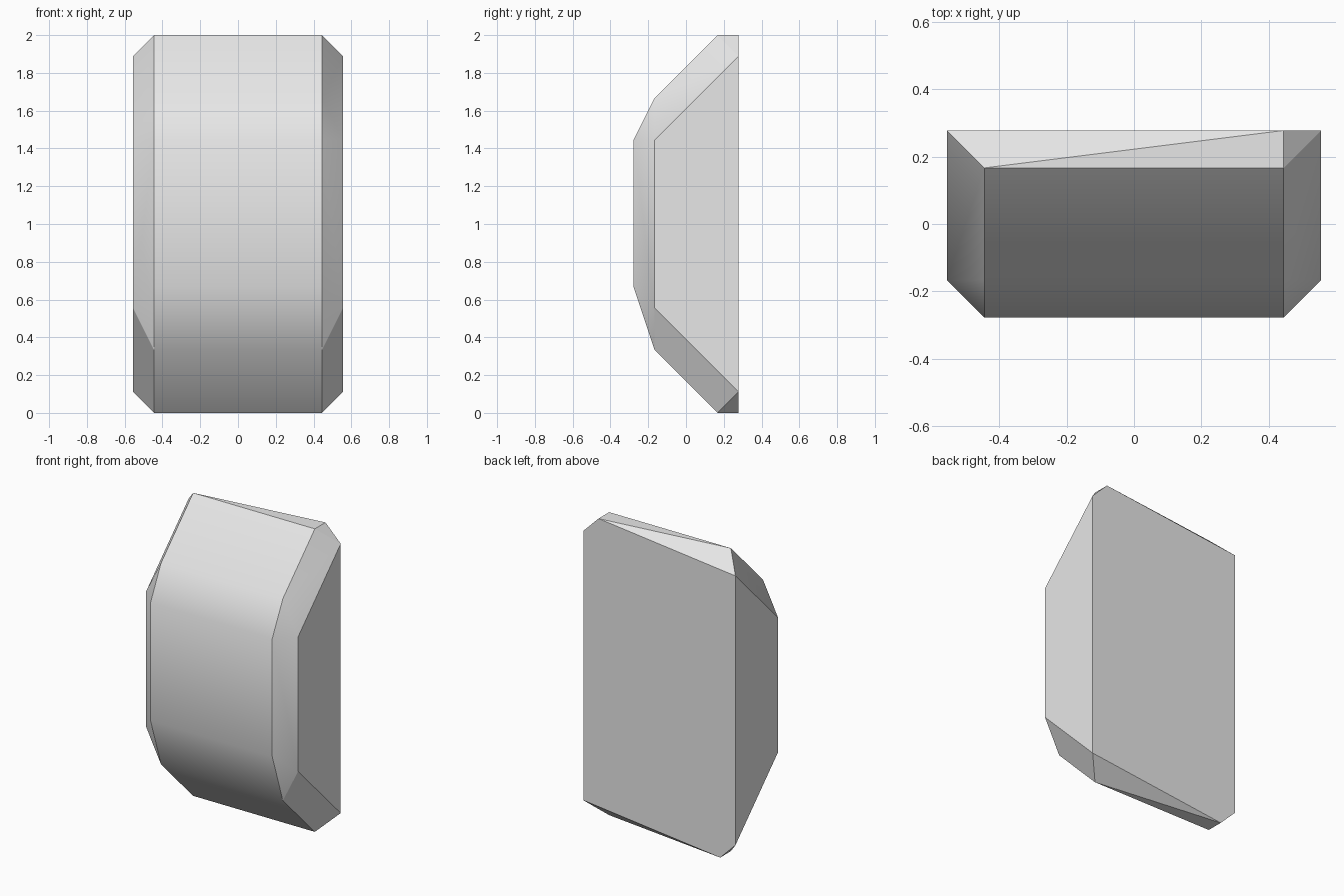
import bpy
import bmesh
import math

cube = bpy.data.objects.get("Cube")
if cube:
    bpy.data.objects.remove(cube, do_unlink=True)

UNIT = 1 / 9  # the bevel width

grey = bpy.data.materials.new("light grey")
grey.use_nodes = True
colour = (0.8, 0.8, 0.8, 1)
grey.diffuse_color = colour
grey.node_tree.nodes["Principled BSDF"].inputs["Base Color"].default_value = colour

# Side outlines as (depth, height) in bevel widths
outer = [(2.5, 17), (-1.5, 13), (-1.5, 5), (2.5, 1)]
inner = [(1.5, 18), (-1.5, 15), (-2.5, 13), (-2.5, 6), (-1.5, 3), (1.5, 0)]

bm = bmesh.new()


def add_point(x, y, z):
    bm.verts.new((x * UNIT, y * UNIT, z * UNIT))


for side in (-1, 1):
    for y, z in outer:
        add_point(side * 5, y, z)
    for y, z in inner:
        add_point(side * 4, y, z)

# Back edge corners, kept only at opposite ends of the diagonal
add_point(4, 2.5, 18)
add_point(-4, 2.5, 0)

# Skin the outlines and merge the flat triangles into whole faces
bmesh.ops.convex_hull(bm, input=bm.verts[:])
bmesh.ops.dissolve_limit(bm, angle_limit=math.radians(1),
                         verts=bm.verts[:], edges=bm.edges[:])
bmesh.ops.recalc_face_normals(bm, faces=bm.faces[:])

mesh = bpy.data.meshes.new("bevelled_block")
bm.to_mesh(mesh)
bm.free()
mesh.materials.append(grey)
block = bpy.data.objects.new("bevelled_block", mesh)
bpy.context.collection.objects.link(block)

# Smooth along the front curve, sharp at the bevel borders
bpy.ops.object.select_all(action="DESELECT")
block.select_set(True)
bpy.context.view_layer.objects.active = block
bpy.ops.object.shade_smooth_by_angle(angle=math.radians(29))
